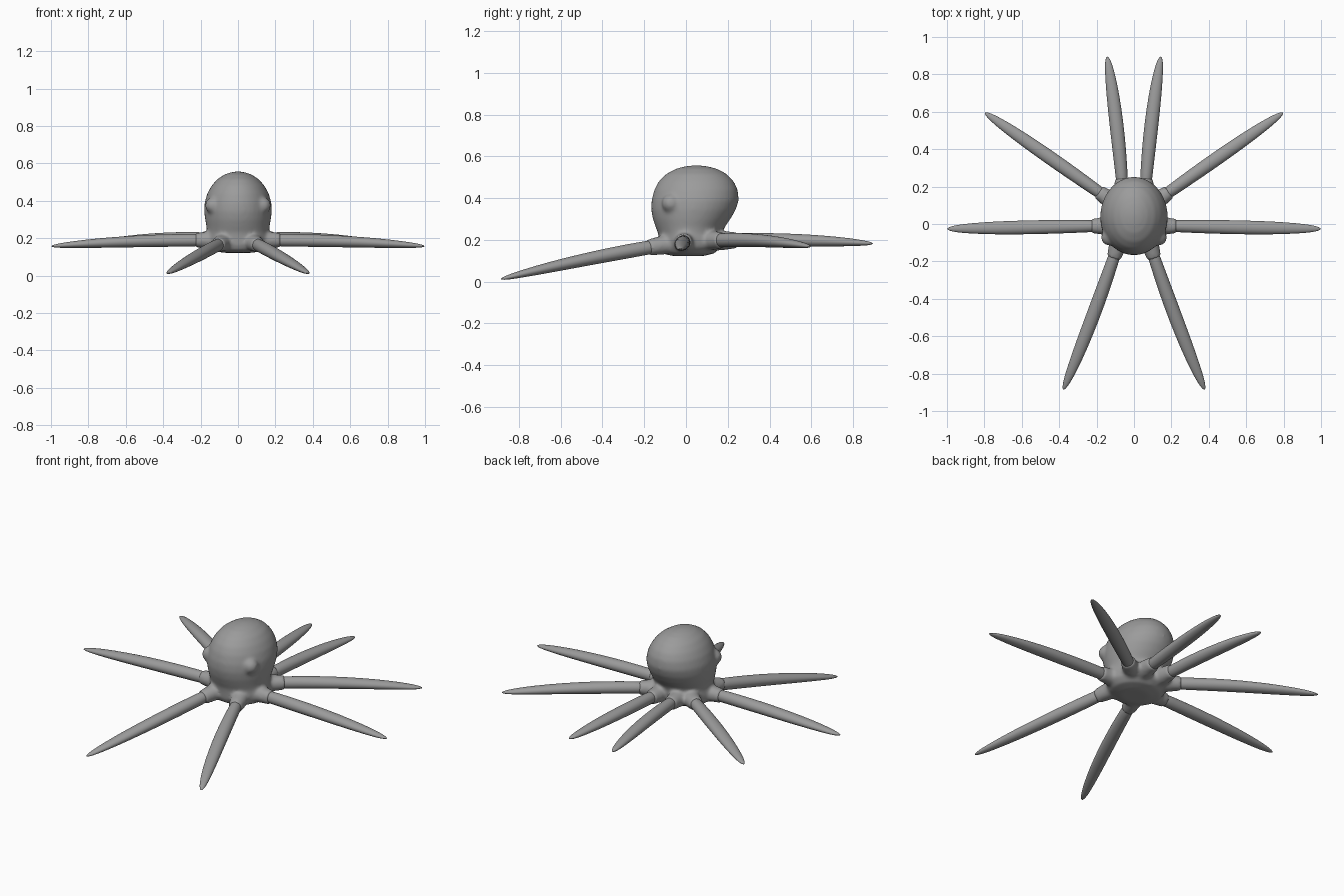
import bpy, bmesh, math
from mathutils import Vector

cube = bpy.data.objects.get("Cube")
if cube:
    bpy.data.objects.remove(cube)

skin = bpy.data.materials.new("grey_skin")
skin.use_nodes = True
GREY = (0.33, 0.33, 0.33, 1)
skin.diffuse_color = GREY
skin.node_tree.nodes["Principled BSDF"].inputs["Base Color"].default_value = GREY


def loft(bm, rings):
    """Skin a list of closed vertex rings and cap both ends."""
    rows = [[bm.verts.new(p) for p in ring] for ring in rings]
    n = len(rows[0])
    for a, b in zip(rows, rows[1:]):
        for i in range(n):
            j = (i + 1) % n
            bm.faces.new((a[i], a[j], b[j], b[i]))
    bm.faces.new(rows[0][::-1])
    bm.faces.new(rows[-1])


def ellipse(centre, u, v, n):
    angles = [2 * math.pi * i / n for i in range(n)]
    return [centre + u * math.cos(a) + v * math.sin(a) for a in angles]


def finish(bm, name):
    bmesh.ops.recalc_face_normals(bm, faces=bm.faces)
    for f in bm.faces:
        f.smooth = True
    mesh = bpy.data.meshes.new(name)
    bm.to_mesh(mesh)
    bm.free()
    mesh.materials.append(skin)
    obj = bpy.data.objects.new(name, mesh)
    bpy.context.collection.objects.link(obj)
    return obj


def through(p, t):
    """Quadratic curve through root, middle and tip."""
    return (p[0] * (2 * t - 1) * (t - 1) + p[1] * 4 * t * (1 - t)
            + p[2] * t * (2 * t - 1))


def tube(bm, path, sections, n=20):
    """Tapered tube; each section is (position, half width, half height)."""
    rings = []
    for t, w, h in sections:
        along = (through(path, t + 0.01) - through(path, t - 0.01)).normalized()
        side = along.cross(Vector((0, 0, 1))).normalized()
        rings.append(ellipse(through(path, t), side * w, side.cross(along) * h, n))
    loft(bm, rings)


# Arm paths on the left side: root, middle, tip
ARMS = {
    "front": [(0.085, -0.11, 0.175), (0.222, -0.5, 0.102), (0.378, -0.886, 0.012)],
    "side": [(0.15, -0.01, 0.19), (0.58, -0.018, 0.182), (0.998, -0.026, 0.157)],
    "rear_side": [(0.13, 0.13, 0.197), (0.46, 0.362, 0.196), (0.797, 0.595, 0.168)],
    "rear": [(0.06, 0.18, 0.197), (0.094, 0.54, 0.198), (0.143, 0.895, 0.182)],
}
TAPER = [(0, .031, .033), (.12, .033, .034), (.3, .037, .034), (.5, .038, .031),
         (.7, .035, .026), (.85, .028, .019), (.94, .02, .013), (.985, .011, .007),
         (1, .003, .002)]
SOCKET = [(-0.1, .055, .05), (0.02, .047, .045), (0.065, .042, .041), (0.09, .04, .04)]

# Head and base: height, centre y, half width, half depth
BODY = [(.122, .01, .08, .07), (.135, .01, .14, .125), (.165, .02, .168, .148),
        (.2, .02, .172, .15), (.23, .02, .166, .153), (.26, .02, .168, .165),
        (.3, .027, .176, .186), (.345, .036, .181, .203), (.39, .044, .179, .209),
        (.44, .048, .164, .2), (.48, .049, .142, .18), (.515, .05, .112, .146),
        (.54, .05, .073, .1), (.552, .05, .04, .055), (.557, .05, .01, .012)]

bm = bmesh.new()
loft(bm, [ellipse(Vector((0, y, z)), Vector((w, 0, 0)), Vector((0, d, 0)), 40)
          for z, y, w, d in BODY])
for s in (1, -1):
    # Low eye bumps
    geo = bmesh.ops.create_uvsphere(bm, u_segments=16, v_segments=10, radius=0.045)
    bmesh.ops.translate(bm, verts=geo["verts"], vec=(s * 0.132, -0.072, 0.375))
    # Arm sockets and arms
    for name, points in ARMS.items():
        path = [Vector((s * x, y, z)) for x, y, z in points]
        tube(bm, path, SOCKET)
        arm = bmesh.new()
        tube(arm, path, TAPER)
        obj = finish(arm, name + ("_arm_left" if s > 0 else "_arm_right"))
        sub = obj.modifiers.new("Subdivision", "SUBSURF")
        sub.levels = sub.render_levels = 1

# Fuse head, base, eyes and sockets into one soft skin
body = finish(bm, "head_and_body")
fuse = body.modifiers.new("Fuse", "REMESH")
fuse.mode = "VOXEL"
fuse.voxel_size = 0.009
fuse.use_smooth_shade = True
soft = body.modifiers.new("Soften", "SMOOTH")
soft.factor = 0.5
soft.iterations = 12
